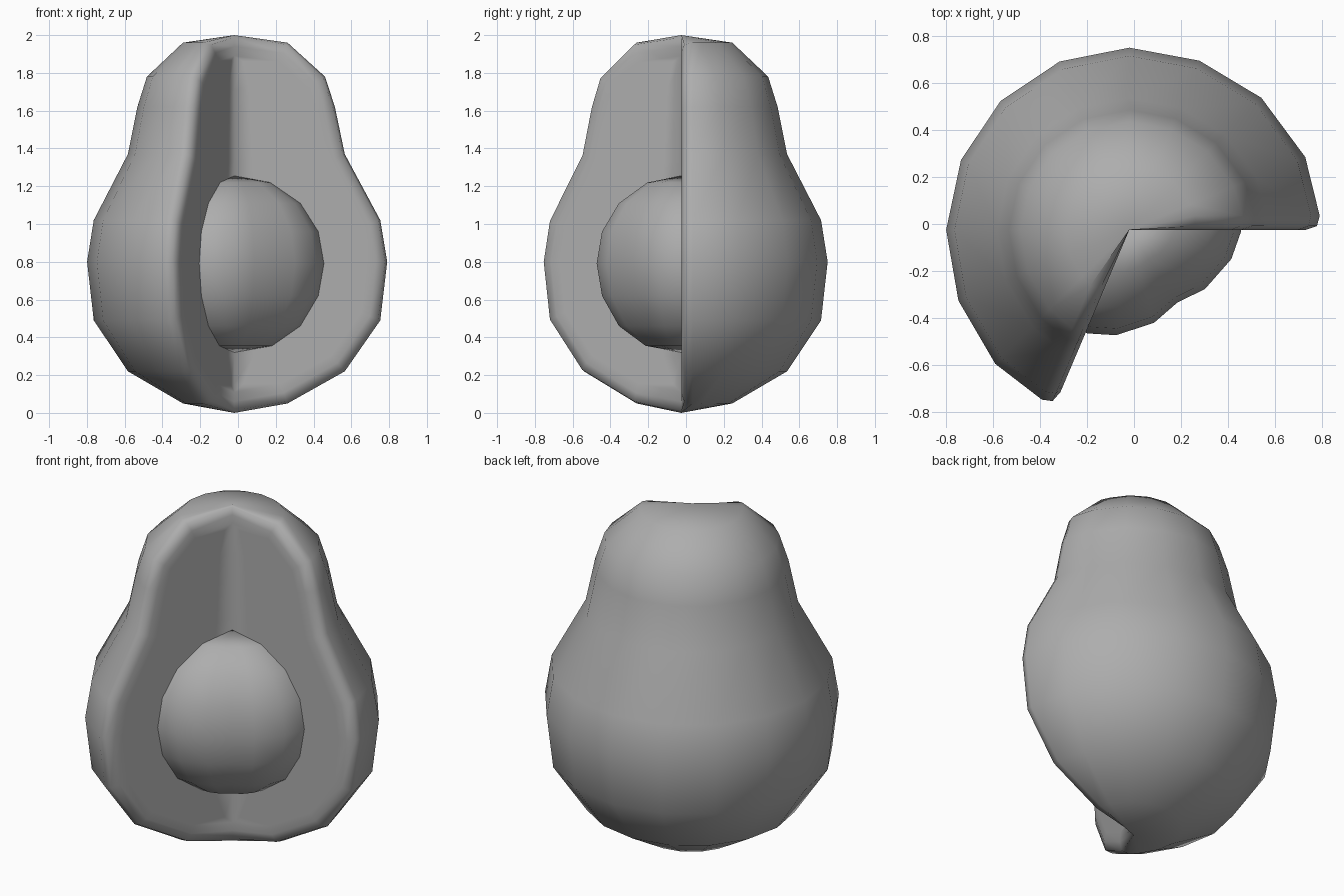
import bpy, bmesh
from math import radians, cos, sin
from mathutils import Vector

if "Cube" in bpy.data.objects:
    bpy.data.objects.remove(bpy.data.objects["Cube"])

AXIS = Vector((-0.02, -0.025, 0))
START, END = 0, 247          # the flesh fills this span; the rest is the cut-out wedge

# Dark grey for both parts
grey = bpy.data.materials.new("dark_grey")
grey.diffuse_color = (0.42, 0.42, 0.42, 1)
grey.use_nodes = True
grey.node_tree.nodes["Principled BSDF"].inputs["Base Color"].default_value = grey.diffuse_color


def direction(deg):
    return Vector((cos(radians(deg)), sin(radians(deg)), 0))


def point(deg, r, z, push=0.0, side=1):
    """Point at angle/radius/height, pushed sideways off the radial plane."""
    return AXIS + direction(deg) * r + direction(deg + 90 * side) * push + Vector((0, 0, z))


def inset(profile, d):
    """Move a profile inwards along its normals."""
    out = []
    for i, (r, z) in enumerate(profile):
        a = profile[max(i - 1, 0)]
        b = profile[min(i + 1, len(profile) - 1)]
        n = Vector((b[1] - a[1], a[0] - b[0])).normalized()
        if r == 0:
            n = Vector((0, -1 if i == 0 else 1))
        out.append((max(r - d * n.x, 0), z - d * n.y))
    return out


def skin(name, columns, angle):
    """Join neighbouring columns of points into a closed smooth mesh."""
    bm = bmesh.new()
    cols = [[bm.verts.new(p) for p in col] for col in columns]
    for a, b in zip(cols, cols[1:]):
        for i in range(len(a) - 1):
            bm.faces.new((a[i], b[i], b[i + 1], a[i + 1]))
    bmesh.ops.remove_doubles(bm, verts=bm.verts, dist=0.0005)
    bmesh.ops.recalc_face_normals(bm, faces=bm.faces)
    mesh = bpy.data.meshes.new(name)
    bm.to_mesh(mesh)
    bm.free()
    mesh.materials.append(grey)
    obj = bpy.data.objects.new(name, mesh)
    bpy.context.collection.objects.link(obj)
    bpy.context.view_layer.objects.active = obj
    obj.select_set(True)
    bpy.ops.object.shade_smooth_by_angle(angle=radians(angle))
    obj.select_set(False)


# Fruit: pear-shaped lathe with flat cut faces and rounded rims
fruit = [(0, 0), (0.27, 0.05), (0.56, 0.22), (0.74, 0.49), (0.775, 0.80), (0.74, 1.02),
         (0.56, 1.37), (0.51, 1.62), (0.46, 1.78), (0.27, 1.96), (0, 2.0)]
wide = [(r * 1.045, z) for r, z in fruit]


def rim(deg, side):
    """Columns of one cut face, from the axis out to its rounded rim."""
    flat, inner = inset(wide, 0.06), inset(wide, 0.11)
    cols = [[point(deg, 0, z) for r, z in inner],
            [point(deg, r * 0.2, z) for r, z in inner],
            [point(deg, r, z) for r, z in inner],
            [point(deg, r, z) for r, z in flat]]
    for depth, push in ((0.012, 0.016), (0, 0.06)):
        cols.append([point(deg, r, z, push if r else 0, side) for r, z in inset(wide, depth)])
    return cols


# The skin bulges slightly towards the two cuts
bulge = {1: 1.045, 2: 1.025, 3: 1.005, 8: 1.005, 9: 1.015, 10: 1.04}
body = [[point(22.5 * k, r * bulge.get(k, 1), z) for r, z in fruit] for k in range(1, 11)]
skin("fruit_flesh", rim(START, 1) + body + rim(END, -1)[::-1], 85)

# Stone: part of a rounded seed, slightly flattened in the middle of the wedge
stone = [(0, 0.32), (0.20, 0.355), (0.35, 0.46), (0.445, 0.62), (0.475, 0.79),
         (0.445, 0.96), (0.35, 1.11), (0.19, 1.22), (0, 1.255)]
stone_cols = [[point(0, 0, z) + direction(124) * 0.03 for r, z in stone]]
for deg, scale in ((3, 1), (-1, 1), (-16, 0.95), (-38, 0.86), (-56.5, 0.78),
                   (-75, 0.86), (-97, 0.95), (-112, 1), (-116, 1)):
    stone_cols.append([point(deg, r * scale, z) for r, z in stone])
stone_cols.append(stone_cols[0])
skin("stone", stone_cols, 70)
